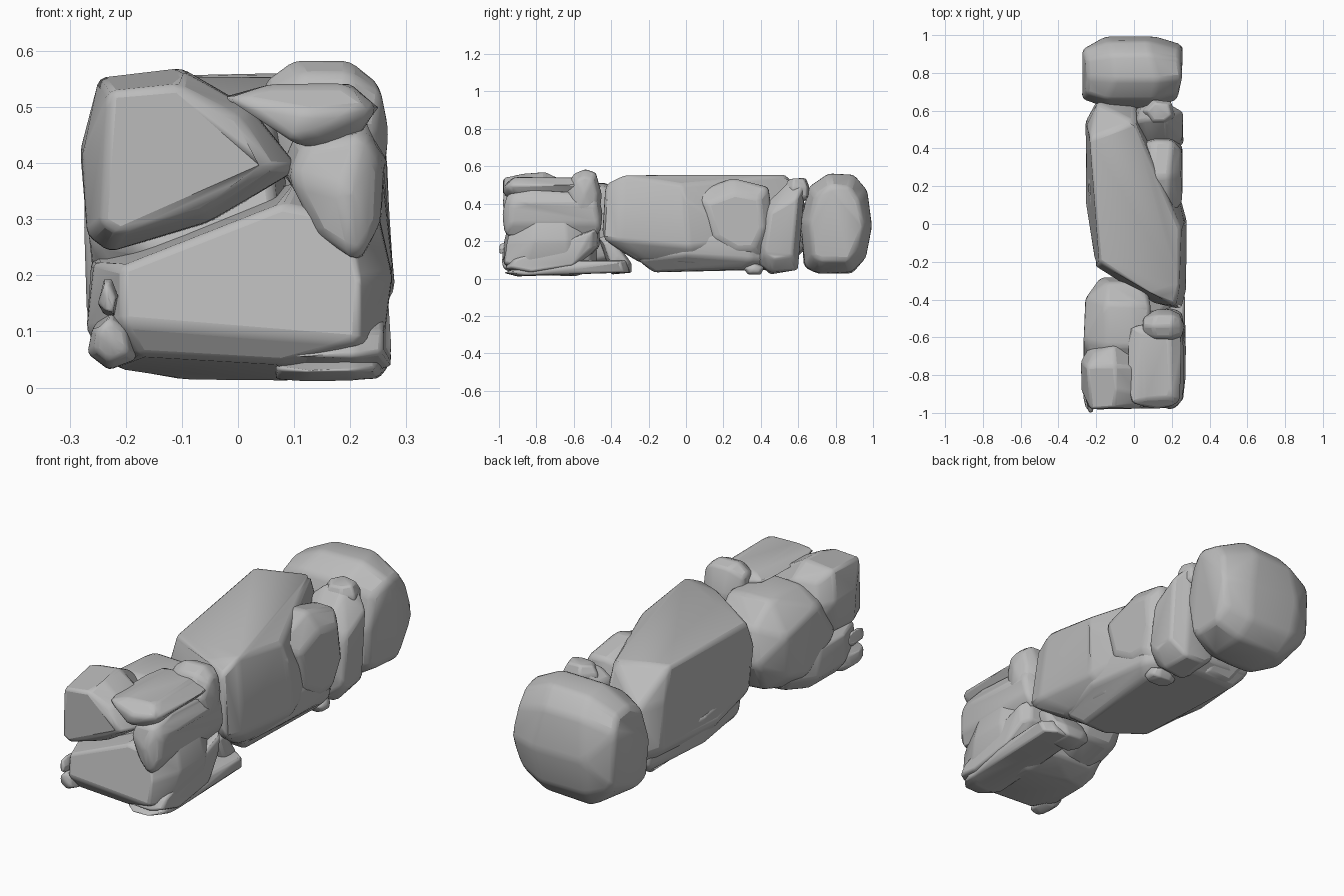
import bpy, bmesh, random
from math import radians
from mathutils import Vector

random.seed(7)

if "Cube" in bpy.data.objects:
    bpy.data.objects.remove(bpy.data.objects["Cube"], do_unlink=True)

stone = bpy.data.materials.new("grey_stone")
stone.use_nodes = True
stone.diffuse_color = (0.5, 0.5, 0.5, 1)
stone.node_tree.nodes["Principled BSDF"].inputs["Base Color"].default_value = (0.5, 0.5, 0.5, 1)

# Where (u, v, depth) land for an outline drawn across each axis
PLANES = {
    "x": lambda u, v, d: Vector((d, u, v)),
    "y": lambda u, v, d: Vector((u, d, v)),
    "z": lambda u, v, d: Vector((u, v, d)),
}


def rock(name, axis, outline, low, high, near=0.72, far=0.72, lean=(0, 0), bevel=0.018):
    """Chipped convex stone: an outline swept along an axis, shrinking to both ends."""
    cu = sum(p[0] for p in outline) / len(outline)
    cv = sum(p[1] for p in outline) / len(outline)
    place = PLANES[axis]
    rings = [(0.07, near), (0.3, 1), (0.7, 1), (0.93, far)]
    bm = bmesh.new()
    for t, scale in rings:
        for u, v in outline:
            s = scale * random.uniform(0.94, 1)
            d = t + random.uniform(-0.06, 0.06)
            bm.verts.new(place(cu + (u - cu) * s + lean[0] * (t - 0.5),
                               cv + (v - cv) * s + lean[1] * (t - 0.5),
                               low + (high - low) * d))
    # Blunt peaks on the two end faces
    for t in (0, 1):
        bm.verts.new(place(cu + lean[0] * (t - 0.5), cv + lean[1] * (t - 0.5),
                           low + (high - low) * t))
    hull = bmesh.ops.convex_hull(bm, input=bm.verts[:])
    loose = [g for g in hull["geom_interior"] if isinstance(g, bmesh.types.BMVert)]
    bmesh.ops.delete(bm, geom=loose, context="VERTS")
    # Merge nearly coplanar triangles into broad facets
    bmesh.ops.dissolve_limit(bm, angle_limit=radians(13), verts=bm.verts[:], edges=bm.edges[:])
    bmesh.ops.recalc_face_normals(bm, faces=bm.faces[:])
    mesh = bpy.data.meshes.new(name)
    bm.to_mesh(mesh)
    bm.free()
    mesh.materials.append(stone)
    ob = bpy.data.objects.new(name, mesh)
    bpy.context.collection.objects.link(ob)
    worn = ob.modifiers.new("worn_edges", "BEVEL")
    worn.width = bevel
    worn.segments = 2
    worn.limit_method = "ANGLE"
    worn.angle_limit = radians(12)
    bpy.ops.object.select_all(action="DESELECT")
    ob.select_set(True)
    bpy.context.view_layer.objects.active = ob
    bpy.ops.object.shade_smooth_by_angle(angle=radians(30))


# Back end block
rock("back_block", "x", [(.63, .06), (.61, .3), (.65, .5), (.76, .57), (.9, .56), (.97, .47),
                         (1, .28), (.97, .1), (.89, .02), (.7, .02)], -.285, .265, .76, .76, bevel=.025)

# Long leaning slab in the middle and the bed stone below it
rock("middle_slab", "z", [(-.2, .68), (-.27, .55), (-.27, .1), (-.22, -.22), (.1, -.42), (.25, -.47),
                          (.285, -.38), (.285, 0), (.2, .3), (0, .66)],
     .04, .56, .72, .88, lean=(0, -.08))
rock("bed_stone", "z", [(-.22, .6), (-.25, .2), (-.2, -.15), (0, -.29), (.2, -.26), (.26, 0),
                        (.24, .35), (.1, .6)], .02, .3, .8, .8)

# Stones along the left face
rock("left_face_stone", "x", [(.01, .46), (.25, .545), (.45, .5), (.48, .25), (.4, .09),
                              (.27, .08), (.1, .18)], .02, .27, .8, .66)
rock("left_rear_stone", "x", [(.38, .07), (.37, .25), (.42, .4), (.55, .52), (.64, .52),
                              (.64, .3), (.6, .04), (.45, .02)], .0, .265, .8, .68)
rock("top_wedge", "z", [(.04, .6), (.09, .53), (.17, .53), (.22, .57), (.2, .65), (.1, .66)],
     .4, .54, bevel=.01)
rock("left_foot_chip", "x", [(.3, .06), (.33, .02), (.4, .02), (.42, .06), (.37, .09)],
     .08, .22, bevel=.008)

# Front base
rock("front_base", "y", [(-.275, .1), (-.27, .23), (-.14, .29), (.1, .37), (.25, .34), (.28, .2),
                         (.27, .06), (.1, .01), (-.1, .01), (-.22, .03)],
     -.99, -.46, .8, .8)
rock("base_left_wedge", "x", [(-.98, .05), (-.95, .1), (-.7, .15), (-.46, .28), (-.46, .17),
                              (-.58, .06), (-.85, .02)], .05, .28, .9, .85, bevel=.01)
rock("base_left_sill", "x", [(-.98, .03), (-.8, .1), (-.5, .09), (-.31, .1), (-.29, .03),
                             (-.6, .015), (-.9, .01)], .06, .275, .9, .88, bevel=.01)
rock("base_rear_chip", "x", [(-.47, .22), (-.4, .24), (-.29, .08), (-.29, .03), (-.4, .02)],
     .0, .22, bevel=.01)

# Front upper stones
rock("front_right_stone", "y", [(-.285, .42), (-.27, .27), (-.23, .24), (-.05, .29), (.11, .39),
                                (.03, .5), (-.1, .57), (-.25, .555)], -.985, -.64, .84, .72)
rock("front_left_cap", "y", [(-.05, .52), (.04, .55), (.2, .55), (.27, .5), (.2, .42), (.1, .42)],
     -.98, -.52, .84, .85)
rock("front_left_stone", "y", [(.07, .38), (.1, .46), (.24, .48), (.275, .4), (.27, .28),
                               (.22, .2), (.13, .25)], -.985, -.44, .82, .85)
rock("top_left_stone", "x", [(-.65, .46), (-.6, .56), (-.54, .585), (-.48, .57), (-.45, .45),
                             (-.47, .25), (-.6, .3)], .04, .27)
rock("right_face_stone", "x", [(-.86, .25), (-.8, .42), (-.65, .52), (-.42, .52), (-.3, .42),
                               (-.27, .25), (-.35, .1), (-.55, .04), (-.77, .1)], -.275, .1, .66, .9)

# Small chips at the front right corner
rock("corner_chip", "y", [(-.27, .06), (-.26, .11), (-.23, .14), (-.19, .11), (-.18, .05), (-.23, .03)],
     -.985, -.8, bevel=.008)
rock("corner_pebble", "y", [(-.25, .15), (-.24, .195), (-.225, .195), (-.212, .16), (-.22, .125), (-.24, .13)],
     -1, -.88, bevel=.005)
